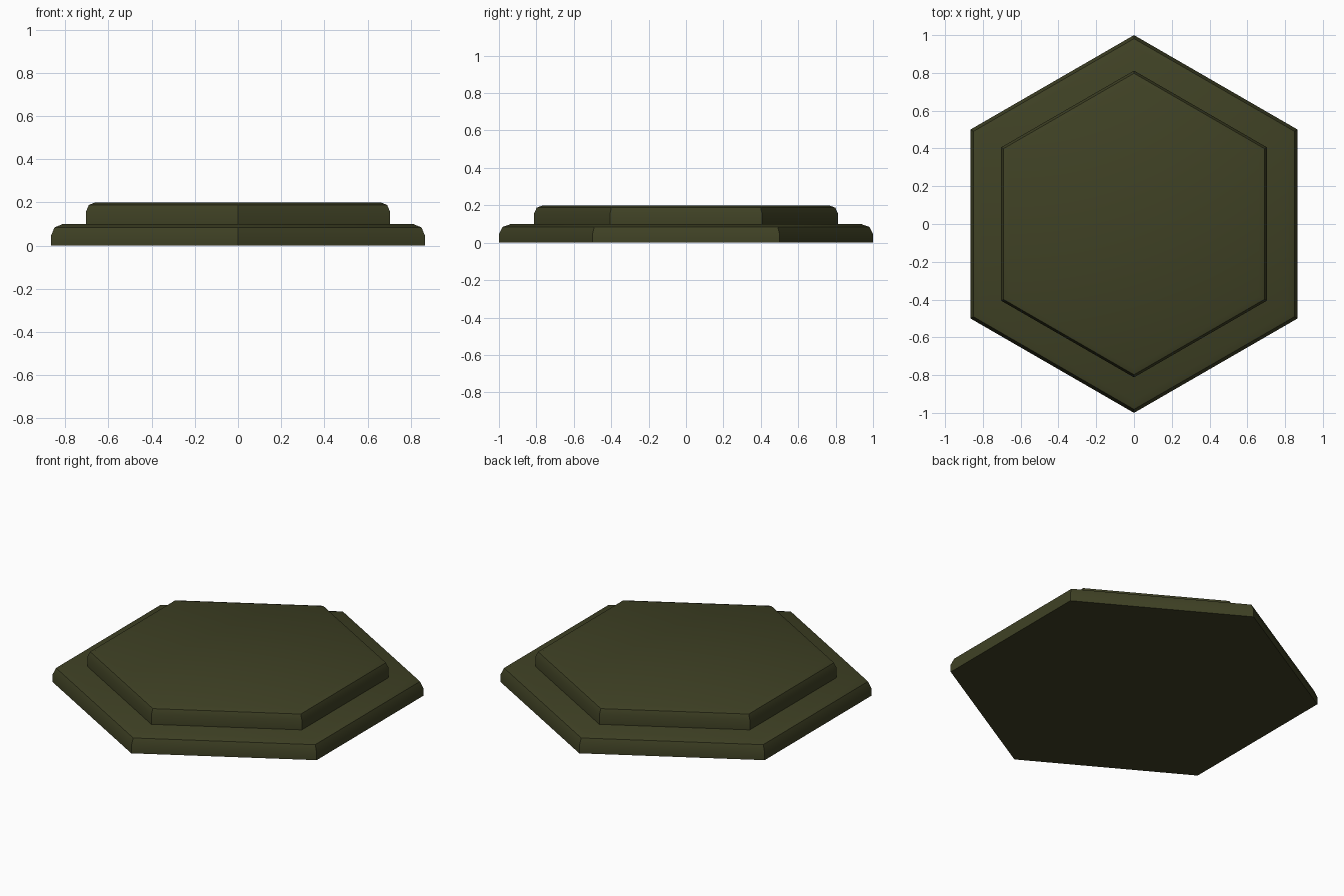
import bpy, bmesh, math

if "Cube" in bpy.data.objects:
    bpy.data.objects.remove(bpy.data.objects["Cube"])

olive = bpy.data.materials.new("olive")
olive.diffuse_color = (0.05, 0.053, 0.018, 1)
olive.use_nodes = True
olive.node_tree.nodes["Principled BSDF"].inputs["Base Color"].default_value = olive.diffuse_color


def hex_tier(name, radius, z0, height, bevel):
    # six-sided slab, a corner on the y axis, top rim rounded in two steps
    bpy.ops.mesh.primitive_cylinder_add(vertices=6, radius=radius, depth=height,
                                        location=(0, 0, z0 + height / 2))
    ob = bpy.context.object
    ob.name = name
    bm = bmesh.new()
    bm.from_mesh(ob.data)
    rim = [e for e in bm.edges if all(v.co.z > 0 for v in e.verts)]
    bmesh.ops.bevel(bm, geom=rim, offset=bevel, offset_type='OFFSET',
                    segments=2, profile=0.5, affect='EDGES')
    bm.to_mesh(ob.data)
    bm.free()
    ob.data.materials.append(olive)
    bpy.ops.object.shade_smooth_by_angle(angle=math.radians(30))
    return ob


# wide base slab and smaller slab on top
hex_tier("lower_tier", 1.0, 0.0, 0.1, 0.055)
hex_tier("upper_tier", 0.812, 0.1, 0.1, 0.042)
